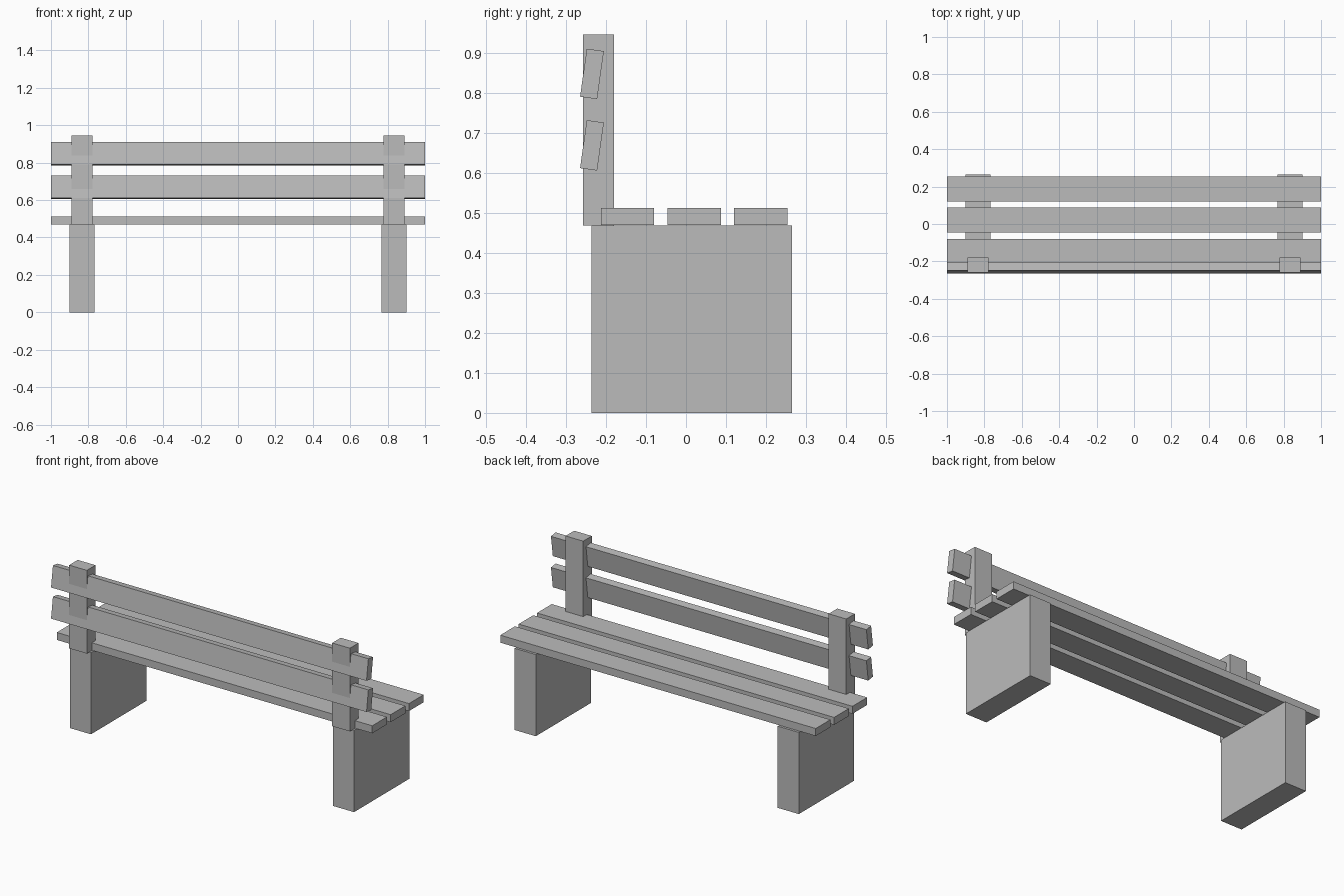
import bpy
import math

if "Cube" in bpy.data.objects:
    bpy.data.objects.remove(bpy.data.objects["Cube"])

# One plain colour for the whole bench
grey = bpy.data.materials.new("plain_grey")
grey.diffuse_color = (0.5, 0.5, 0.5, 1)
grey.use_nodes = True
grey.node_tree.nodes["Principled BSDF"].inputs["Base Color"].default_value = grey.diffuse_color


def box(name, center, size, tilt=0.0):
    """Add a box with the given centre, size and tilt about x."""
    bpy.ops.mesh.primitive_cube_add(size=1, location=center, rotation=(tilt, 0, 0))
    ob = bpy.context.object
    ob.name = name
    ob.scale = size
    ob.data.materials.append(grey)
    return ob


# Slab legs and back posts, one of each per side
for side, sx in (("left", -1), ("right", 1)):
    box(f"{side}_leg", (sx * 0.834, 0.0145, 0.234), (0.134, 0.501, 0.468))
    box(f"{side}_back_post", (sx * 0.834, -0.219, 0.7065), (0.112, 0.078, 0.477))

# Three seat planks
for i, y in enumerate((-0.146, 0.0205, 0.187)):
    box(f"seat_plank_{i + 1}", (0, y, 0.491), (2.0, 0.133, 0.043))

# Two tilted backrest planks
for i, z in enumerate((0.6685, 0.847)):
    box(f"back_plank_{i + 1}", (0, -0.235, z), (2.0, 0.043, 0.121), math.radians(-8))
